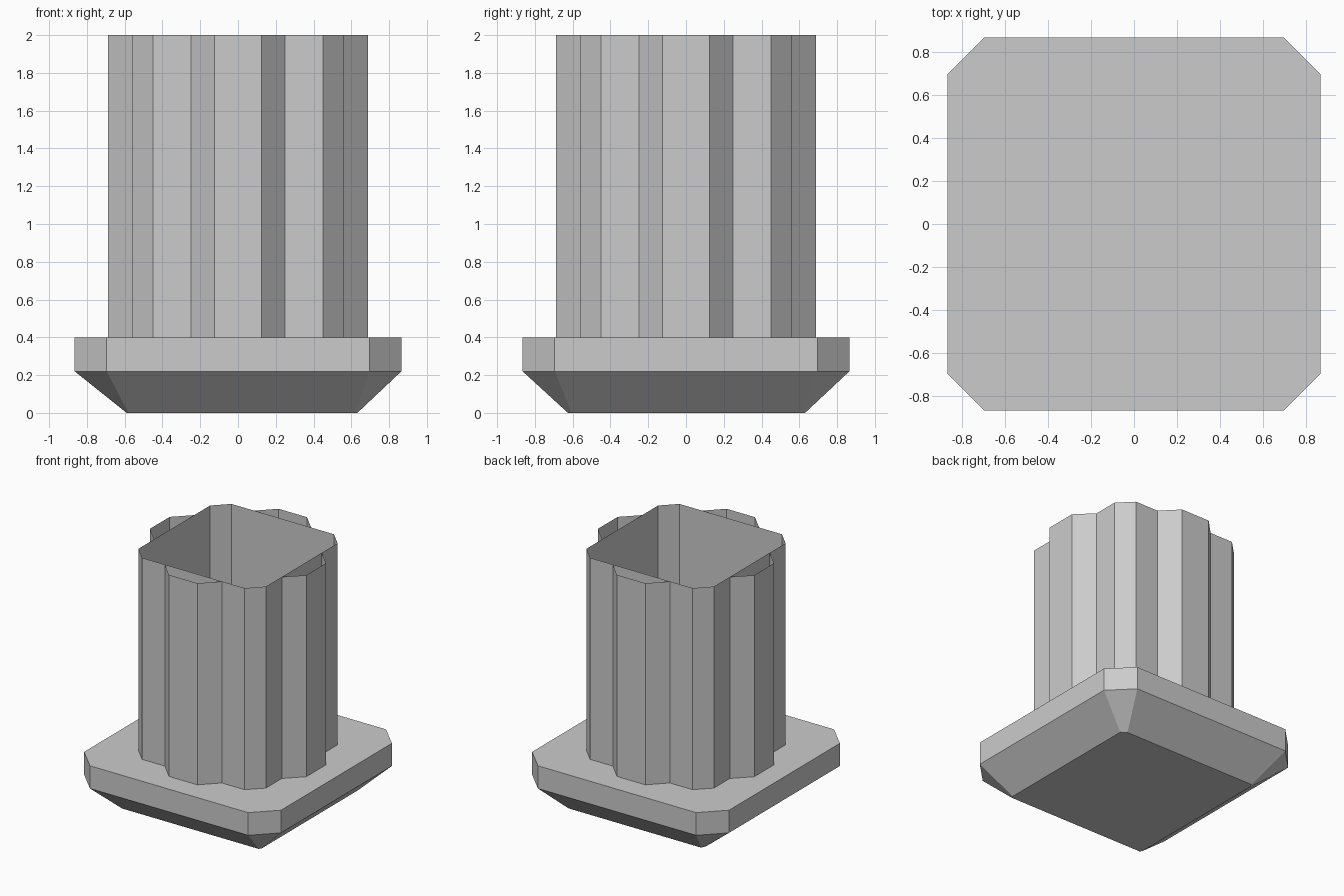
import bpy, bmesh

if "Cube" in bpy.data.objects:
    bpy.data.objects.remove(bpy.data.objects["Cube"])


def loft(name, rings, closed=True, caps=False):
    """Skin a list of equal-length 3D rings, one above the other."""
    bm = bmesh.new()
    rows = [[bm.verts.new(p) for p in ring] for ring in rings]
    n = len(rings[0])
    for lo, hi in zip(rows, rows[1:]):
        for i in range(n if closed else n - 1):
            j = (i + 1) % n
            bm.faces.new((lo[i], lo[j], hi[j], hi[i]))
    if caps:
        bm.faces.new(rows[0][::-1])
        bm.faces.new(rows[-1])
    mesh = bpy.data.meshes.new(name)
    bm.to_mesh(mesh)
    bm.free()
    obj = bpy.data.objects.new(name, mesh)
    bpy.context.collection.objects.link(obj)
    return obj


def at(points, z):
    return [(x, y, z) for x, y in points]


def turn(points, quarter):
    for _ in range(quarter):
        points = [(-y, x) for x, y in points]
    return points


def cut_square(a, b):
    """Counter-clockwise square of half-width a with corners cut at b."""
    return [p for q in range(4) for p in turn([(a, b), (b, a)], q)]


# Plinth: cut-corner slab over a slightly uneven tapered foot
slab = cut_square(0.865, 0.695)
foot = [(0.632, 0.60), (0.59, 0.63), (-0.575, 0.63), (-0.59, 0.59),
        (-0.59, -0.60), (-0.58, -0.625), (0.62, -0.625), (0.632, -0.605)]
loft("plinth", [at(foot, 0), at(slab, 0.22), at(slab, 0.4)], caps=True)

# Shaft: hollow cut-corner square, open at the top
core = cut_square(0.56, 0.45)
loft("shaft_core", [at(core, 0.4), at(core, 2)])

# Ribs: one open hollow rib on each side of the shaft
rib = [(-0.25, -0.56), (-0.125, -0.687), (0.125, -0.687), (0.25, -0.56)]
for q, side in enumerate(("front", "right", "back", "left")):
    pts = turn(rib, q)
    loft("rib_" + side, [at(pts, 0.4), at(pts, 2)], closed=False)
